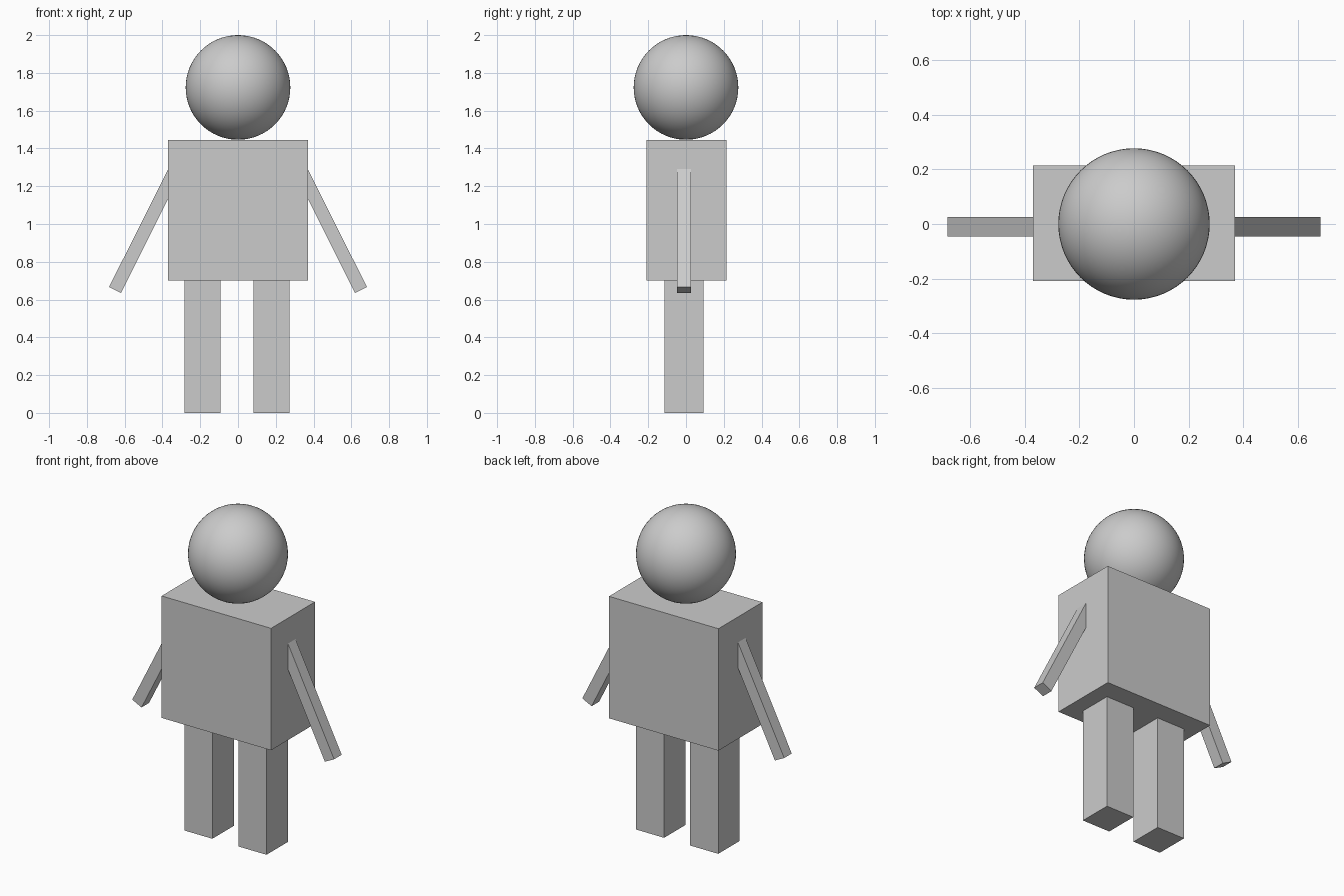
import bpy, math
from mathutils import Matrix, Vector

if "Cube" in bpy.data.objects:
    bpy.data.objects.remove(bpy.data.objects["Cube"])

grey = bpy.data.materials.new("light grey")
grey.diffuse_color = (0.6, 0.6, 0.6, 1)
grey.use_nodes = True
grey.node_tree.nodes["Principled BSDF"].inputs["Base Color"].default_value = grey.diffuse_color


def box(name, center, size, tilt=0.0):
    """Flat-faced box, optionally tilted about the y axis."""
    bpy.ops.mesh.primitive_cube_add(size=1)
    ob = bpy.context.object
    ob.name = name
    ob.data.transform(Matrix.Diagonal((*size, 1)))
    ob.rotation_euler.y = tilt
    ob.location = center
    ob.data.materials.append(grey)
    return ob


# Torso
box("torso", (0, 0.003, 1.073), (0.74, 0.424, 0.745))

# Legs, slightly shifted to the left and front
for side, x in (("left", 0.178), ("right", -0.188)):
    box(side + "_leg", (x, -0.011, 0.35), (0.19, 0.207, 0.70))

# Arms: slim square bars leaning outwards, upper end sunk into the torso
length, width = 0.74, 0.07
lean = math.atan2(0.312, 0.623)
for name, s in (("left_arm", 1), ("right_arm", -1)):
    hand = Vector((s * 0.651, -0.01, 0.651))
    up = Vector((-s * math.sin(lean), 0, math.cos(lean)))
    box(name, hand + up * length / 2, (width, 0.073, length), -s * lean)

# Head
bpy.ops.mesh.primitive_uv_sphere_add(segments=64, ring_count=32, radius=0.277,
                                     location=(0, 0, 1.723))
head = bpy.context.object
head.name = "head"
head.data.materials.append(grey)
bpy.ops.object.shade_smooth()
